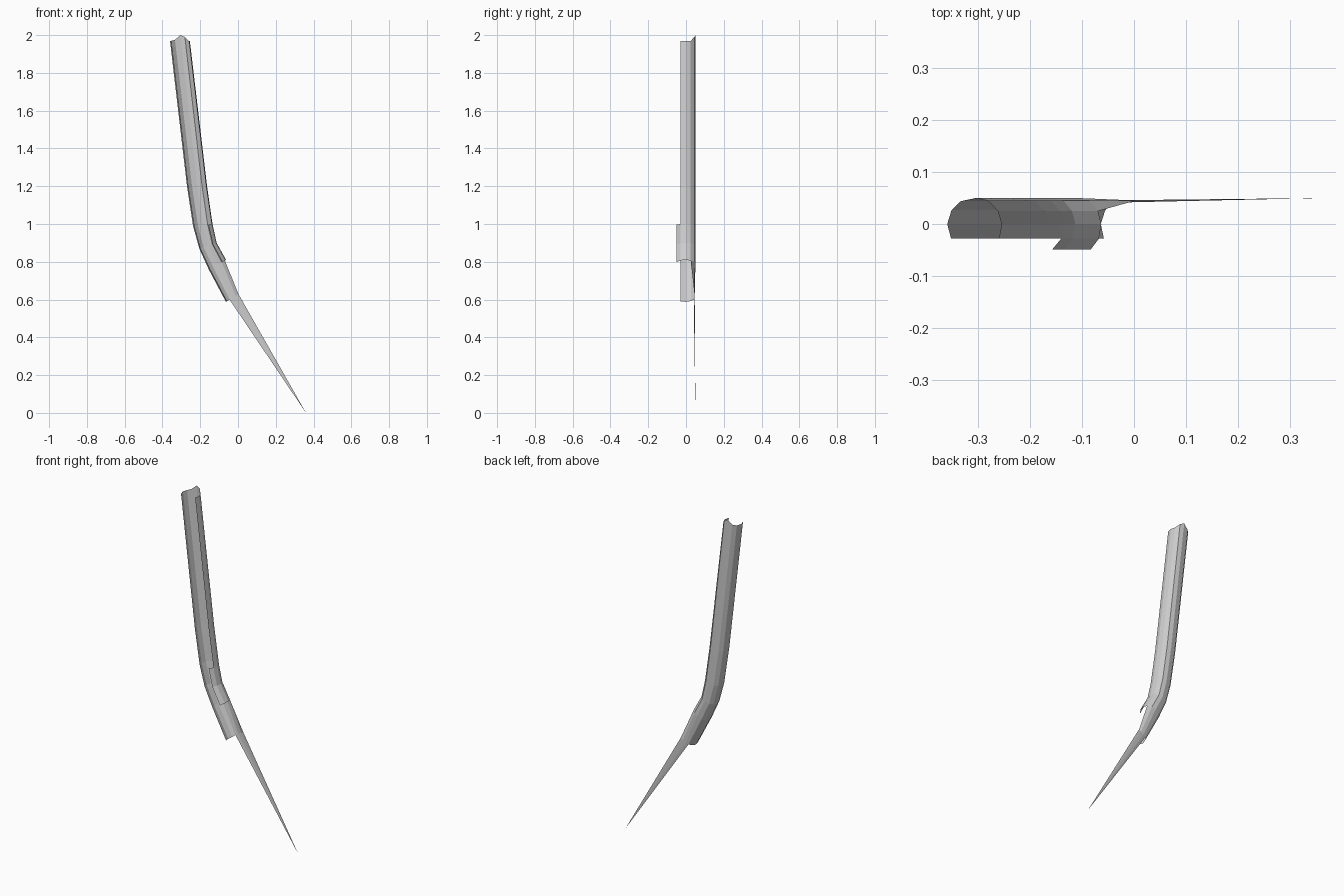
import bpy, bmesh

if "Cube" in bpy.data.objects:
    bpy.data.objects.remove(bpy.data.objects["Cube"])

# Cross-section of the open channel: (fraction across the width, y)
SECTION = [(0.07, -0.028), (0, 0), (0.08, 0.027), (0.25, 0.044), (0.52, 0.05),
           (0.75, 0.045), (0.93, 0.025), (1, 0), (0.95, -0.028)]
# Rings down the stalk: left x, left z, right x, right z
RINGS = [(-0.36, 1.97, -0.255, 1.97), (-0.27, 1.20, -0.165, 1.21),
         (-0.238, 0.99, -0.135, 1.0), (-0.205, 0.87, -0.113, 0.90),
         (-0.155, 0.76, -0.063, 0.81)]
TOP_RISE = [0, 0, 0, 0.005, 0.03, 0.02, 0, 0, 0]


def place(ring, u, y):
    lx, lz, rx, rz = ring
    return [lx + (rx - lx) * u, y, lz + (rz - lz) * u]


def make_object(name, bm):
    mesh = bpy.data.meshes.new(name)
    bm.to_mesh(mesh)
    bm.free()
    obj = bpy.data.objects.new(name, mesh)
    bpy.context.collection.objects.link(obj)
    return obj


def bridge(bm, rows):
    for a, b in zip(rows, rows[1:]):
        for i in range(min(len(a), len(b)) - 1):
            bm.faces.new((a[i], b[i], b[i + 1], a[i + 1]))


# Half-open stalk with a raised back at the top end
bm = bmesh.new()
rows = []
for r, ring in enumerate(RINGS):
    row = []
    for (u, y), rise in zip(SECTION, TOP_RISE):
        p = place(ring, u, y)
        if r == 0:
            p[2] += rise
        row.append(bm.verts.new(p))
    rows.append(row)

# Lower end: the left wall continues, the back flattens out
END = [(-0.058, -0.028, 0.59), (-0.064, 0, 0.588), (-0.056, 0.025, 0.592),
       (-0.045, 0.041, 0.60), (-0.03, 0.045, 0.61), (-0.012, 0.046, 0.62),
       (0.003, 0.045, 0.628)]
end = [bm.verts.new(p) for p in END]
rows.append(end)
bridge(bm, rows)

# Long thin spike running from the back to the ground
tip = bm.verts.new((0.36, 0.05, 0))
for i in range(3, 6):
    bm.faces.new((end[i], tip, end[i + 1]))
make_object("stalk", bm)

# Small folded lip on the right wall at the bend
bm = bmesh.new()
lip = []
for ring in RINGS[2:]:
    lip.append([bm.verts.new(place(ring, u, y))
                for u, y in ((0.95, -0.028), (0.78, -0.049))])
bridge(bm, lip)
make_object("folded_lip", bm)
